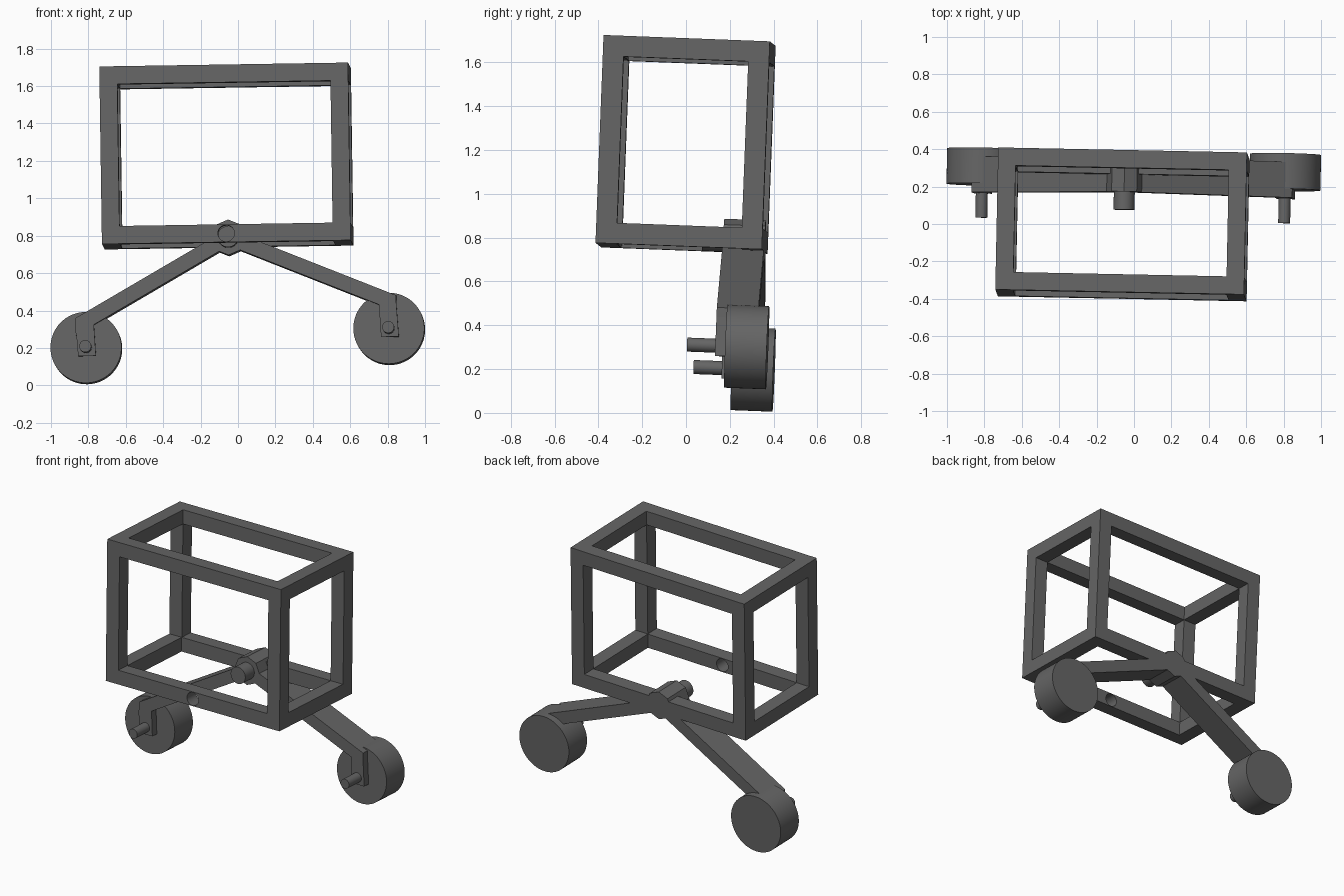
import bpy, bmesh
from math import sin, cos, pi, radians
from mathutils import Matrix, Vector, Euler

cube = bpy.data.objects.get("Cube")
if cube:
    bpy.data.objects.remove(cube, do_unlink=True)

U = 0.095                      # bar thickness, the module for every part
PIVOT_Z = -4.5 * U             # height of the pivot below the frame centre
POSE = (Matrix.Translation((-0.062, -0.002, 1.226))
        @ Euler((radians(-2.2), radians(-0.9), radians(-1.15))).to_matrix().to_4x4())

grey = bpy.data.materials.new("dark_grey")
grey.use_nodes = True
grey.diffuse_color = (0.13, 0.13, 0.13, 1)
grey.node_tree.nodes["Principled BSDF"].inputs["Base Color"].default_value = (0.13, 0.13, 0.13, 1)


def add_object(name, bm):
    bmesh.ops.recalc_face_normals(bm, faces=bm.faces)
    mesh = bpy.data.meshes.new(name)
    bm.to_mesh(mesh)
    bm.free()
    mesh.materials.append(grey)
    obj = bpy.data.objects.new(name, mesh)
    bpy.context.collection.objects.link(obj)
    obj.matrix_world = POSE
    return obj


def select_only(obj):
    bpy.ops.object.select_all(action='DESELECT')
    obj.select_set(True)
    bpy.context.view_layer.objects.active = obj


def box(name, size):
    bm = bmesh.new()
    bmesh.ops.create_cube(bm, size=1)
    bmesh.ops.scale(bm, vec=size, verts=bm.verts)
    return add_object(name, bm)


def plate(name, outline, y0, y1):
    """Extrude an outline in the x-z plane from y0 to y1."""
    bm = bmesh.new()
    face = bm.faces.new([bm.verts.new((x, y0, z)) for x, z in outline])
    new = bmesh.ops.extrude_face_region(bm, geom=[face])["geom"]
    verts = [v for v in new if isinstance(v, bmesh.types.BMVert)]
    bmesh.ops.translate(bm, vec=(0, y1 - y0, 0), verts=verts)
    return add_object(name, bm)


def disc(name, x, z, radius, y0, y1, sides=64):
    turn = 2 * pi / sides
    outline = [(x + radius * cos(i * turn), z + radius * sin(i * turn)) for i in range(sides)]
    obj = plate(name, outline, y0, y1)
    if sides > 8:
        select_only(obj)
        bpy.ops.object.shade_smooth_by_angle(angle=radians(30))
    return obj


def cut(target, cutter):
    cutter.hide_render = True
    mod = target.modifiers.new("cut", 'BOOLEAN')
    mod.operation = 'DIFFERENCE'
    mod.solver = 'EXACT'
    mod.object = cutter
    select_only(target)
    bpy.ops.object.modifier_apply(modifier=mod.name)
    bpy.data.objects.remove(cutter, do_unlink=True)


# Open box frame, with a pivot hole through the lower front bar
SIZE = Vector((14, 8, 10)) * U
frame = box("frame", SIZE)
for axis in range(3):
    opening = SIZE - Vector((2, 2, 2)) * U
    opening[axis] = SIZE[axis] + U
    cut(frame, box("opening_cutter", opening))
cut(frame, disc("hole_cutter", 0, PIVOT_Z, 0.044, -5 * U, -2 * U, 32))

# Pivot hub and its pin
disc("pivot_hub", 0, PIVOT_Z, U, 2 * U, 4 * U, 8)
disc("pivot_pin", 0, PIVOT_Z, 0.056, U, 2 * U)


def suspension(side, slope, wheel_x, wheel_z, top_shift):
    s = 1 if wheel_x > 0 else -1
    drop, half = slope, 0.04 * (1 + slope ** 2) ** 0.5
    low = wheel_z - 0.047
    outer, inner = wheel_x + s * U / 2, wheel_x - s * U / 2

    def edge(x, sign):
        return PIVOT_Z - abs(x) * drop + sign * half

    # Sloping arm from the hub to above the wheel axle
    ox, ix = outer + top_shift, inner + top_shift
    plate(side + "_arm", [(0, edge(0, 1)), (ox, edge(ox, 1)), (ox, edge(ox, -1)),
                          (0, edge(0, -1))], 2 * U, 4 * U)
    # Hanging bracket, axle and wheel
    plate(side + "_bracket", [(ix, edge(ix, 0)), (ox, edge(ox, 0)),
                              (outer + 0.006, low), (inner + 0.006, low)], 2 * U, 2.6 * U)
    disc(side + "_axle", wheel_x, wheel_z, 0.032, 0.06, 2.6 * U)
    disc(side + "_wheel", wheel_x, wheel_z, 2 * U, 2.5 * U, 4.5 * U)


suspension("right", 0.565, -0.771, -1.003, -0.005)
suspension("left", 0.412, 0.85, -0.926, -0.005)
